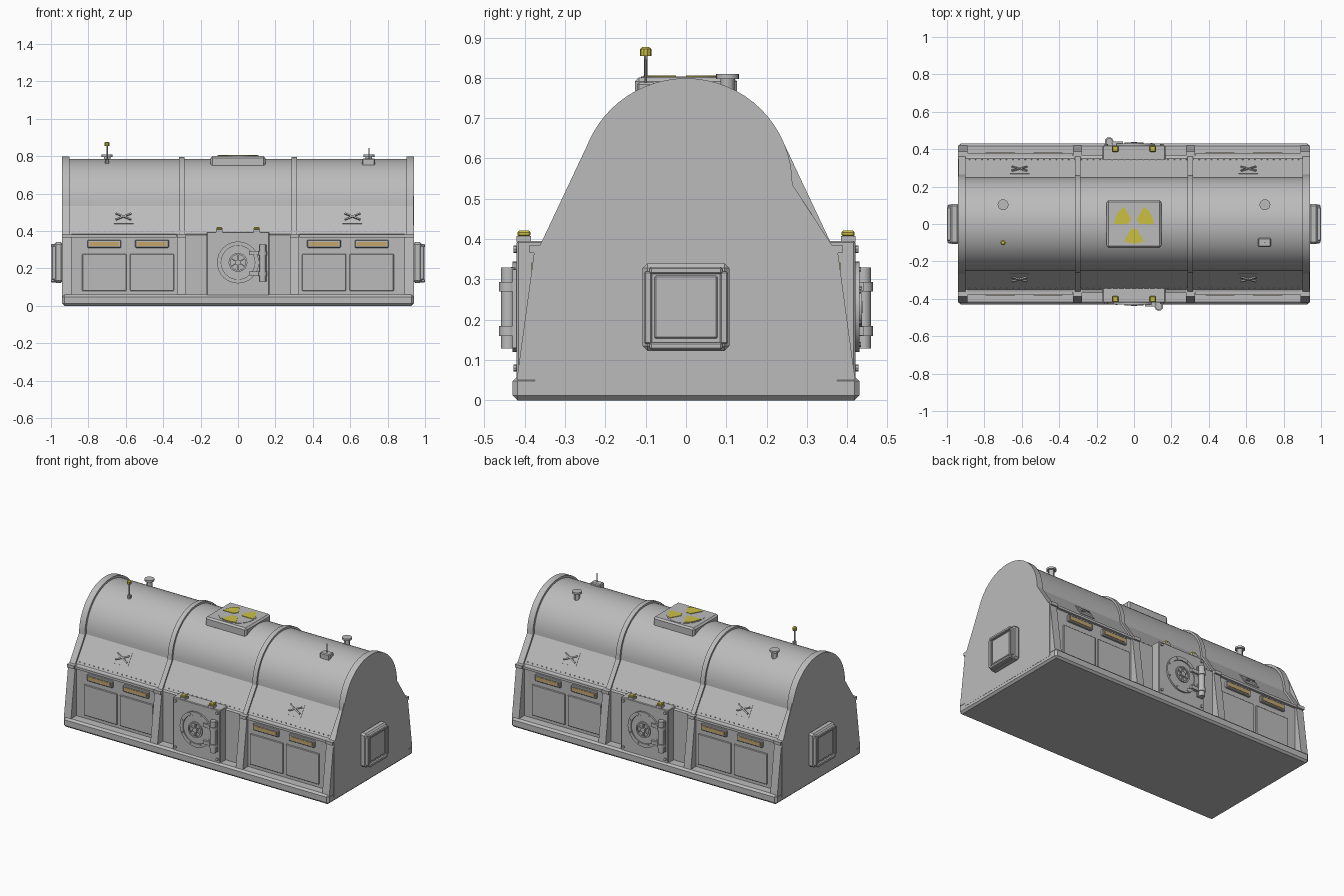
import bpy, bmesh, math
from mathutils import Matrix, Vector

old = bpy.data.objects.get("Cube")
if old:
    bpy.data.objects.remove(old, do_unlink=True)


def material(name, rgb):
    m = bpy.data.materials.new(name)
    m.use_nodes = True
    m.diffuse_color = (*rgb, 1)
    m.node_tree.nodes["Principled BSDF"].inputs["Base Color"].default_value = (*rgb, 1)
    return m


GREY = material("concrete grey", (0.5, 0.5, 0.5))
YELLOW = material("warning yellow", (0.6, 0.53, 0.06))
TAN = material("window amber", (0.55, 0.38, 0.15))
FRONT = Matrix.Identity(4)
BACK = Matrix.Rotation(math.pi, 4, 'Z')


def finish(name, bm, mat=GREY, turn=FRONT, bevel=0, smooth=False):
    bmesh.ops.recalc_face_normals(bm, faces=bm.faces)
    bm.transform(turn)
    me = bpy.data.meshes.new(name)
    bm.to_mesh(me)
    bm.free()
    me.materials.append(mat)
    ob = bpy.data.objects.new(name, me)
    bpy.context.collection.objects.link(ob)
    if bevel:
        mod = ob.modifiers.new("Bevel", 'BEVEL')
        mod.width = bevel
        mod.segments = 1
    if smooth:
        bpy.ops.object.select_all(action='DESELECT')
        ob.select_set(True)
        bpy.context.view_layer.objects.active = ob
        bpy.ops.object.shade_smooth_by_angle(angle=math.radians(30))
    return ob


def box(name, x, y, z, mat=GREY, turn=FRONT, bevel=0, tilt=None):
    """Box from (min, max) ranges, optionally tilted about its centre."""
    bm = bmesh.new()
    c = Vector([sum(r) / 2 for r in (x, y, z)])
    size = [abs(r[1] - r[0]) for r in (x, y, z)]
    m = Matrix.Translation(c) @ (tilt or FRONT) @ Matrix.Diagonal((*size, 1))
    bmesh.ops.create_cube(bm, size=1, matrix=m)
    return finish(name, bm, mat, turn, bevel)


def disc(name, at, r, depth, axis='Z', mat=GREY, turn=FRONT, sides=24, r2=None):
    bm = bmesh.new()
    rot = Matrix.Rotation(math.pi / 2, 4, 'X') if axis == 'Y' else FRONT
    bmesh.ops.create_cone(bm, cap_ends=True, segments=sides, radius1=r,
                          radius2=r if r2 is None else r2, depth=depth,
                          matrix=Matrix.Translation(at) @ rot)
    return finish(name, bm, mat, turn, smooth=sides > 8)


def ring(name, at, r_in, r_out, depth, turn):
    """Flat ring facing the front."""
    bm = bmesh.new()
    loops = []
    for r, y in ((r_in, 0), (r_out, 0), (r_out, -depth), (r_in, -depth)):
        loops.append([bm.verts.new((at[0] + r * math.cos(a * math.pi / 16), at[1] + y,
                                    at[2] + r * math.sin(a * math.pi / 16))) for a in range(32)])
    for k in range(4):
        a, b = loops[k], loops[(k + 1) % 4]
        for i in range(32):
            j = (i + 1) % 32
            bm.faces.new((a[i], a[j], b[j], b[i]))
    return finish(name, bm, GREY, turn, smooth=True)


def prism(name, pts, x0, x1, mat=GREY, turn=FRONT, smooth=False):
    """Extrude a (y, z) profile along x."""
    bm = bmesh.new()
    face = bm.faces.new([bm.verts.new((x0, y, z)) for y, z in pts])
    ext = bmesh.ops.extrude_face_region(bm, geom=[face])
    bmesh.ops.translate(bm, vec=(x1 - x0, 0, 0),
                        verts=[v for v in ext["geom"] if isinstance(v, bmesh.types.BMVert)])
    return finish(name, bm, mat, turn, smooth=smooth)


def vault(radius, foot, wall, bottom):
    arc = [(radius * math.cos(a * math.pi / 32), 0.535 + radius * math.sin(a * math.pi / 32))
           for a in range(33)]
    return [(wall, bottom), (wall, 0.38), (foot, 0.385)] + arc + \
           [(-foot, 0.385), (-wall, 0.38), (-wall, bottom)]


# Base slab, vaulted hull, ribs and end caps
box("base_slab", (-0.94, 0.94), (-0.43, 0.43), (0, 0.06), bevel=0.012)
prism("hull", vault(0.25, 0.35, 0.365, 0.03), -0.92, 0.92, smooth=True)
for s in (-1, 1):
    prism("end_cap", vault(0.264, 0.362, 0.375, 0.03), s * 0.9, s * 0.941, smooth=True)
    prism("roof_rib", vault(0.262, 0.36, 0.37, 0.05), s * 0.285, s * 0.315, smooth=True)

# Side hatches on both ends
for turn in (FRONT, BACK):
    box("hatch_frame", (0.935, 0.985), (-0.108, 0.108), (0.123, 0.34), turn=turn, bevel=0.012)
    box("hatch_panel", (0.98, 0.99), (-0.078, 0.078), (0.153, 0.31), turn=turn, bevel=0.004)
    for z in (0.135, 0.322):
        box("hatch_rail", (0.95, 1.0), (-0.09, 0.09), (z - 0.009, z + 0.009), turn=turn, bevel=0.004)
    for y in (-0.094, 0.094):
        box("hatch_stile", (0.95, 0.996), (y - 0.01, y + 0.01), (0.14, 0.32), turn=turn, bevel=0.004)
    # Gusset on one shoulder of each end
    prism("end_gusset", [(-0.362, 0.385), (-0.264, 0.535), (-0.229, 0.667)], 0.936, 0.941, turn=turn)

# Long sides, the back being the front turned half way round
slope = Matrix.Rotation(math.atan2(0.15, 0.1), 4, 'X')
for turn in (FRONT, BACK):
    for x in (-0.915, -0.302, 0.302, 0.915):
        prism("buttress", [(-0.36, 0.05), (-0.42, 0.05), (-0.375, 0.38), (-0.35, 0.38)],
              x - 0.025, x + 0.025, turn=turn)
        box("buttress_cap", (x - 0.025, x + 0.025), (-0.388, -0.35), (0.365, 0.385), turn=turn)
    for s in (-1, 1):
        box("cornice", (s * 0.33, s * 0.89), (-0.38, -0.35), (0.366, 0.381), turn=turn)
        for c in (0.46, 0.715):
            x = s * c
            w = 0.118
            box("wall_panel", (x - w, x + w), (-0.372, -0.36), (0.08, 0.277), turn=turn, bevel=0.003)
            cx = s * (0.46 if c < 0.5 else 0.715)
            box("window_frame", (cx - 0.09, cx + 0.09), (-0.38, -0.36), (0.31, 0.352), turn=turn, bevel=0.004)
            box("window_pane", (cx - 0.078, cx + 0.078), (-0.383, -0.378), (0.32, 0.342), TAN, turn)
        # Bow-tie vent on the sloped shoulder
        vx = s * 0.612
        box("shoulder_vent", (vx - 0.052, vx + 0.052), (-0.332, -0.248), (0.469, 0.477),
            turn=turn, tilt=slope)
        for a in (-0.45, 0.45):
            box("vent_bar", (vx - 0.045, vx + 0.045), (-0.299, -0.291), (0.471, 0.483),
                turn=turn, tilt=slope @ Matrix.Rotation(a, 4, 'Z'))

    # Rivet row along the foot of the shell
    bm = bmesh.new()
    for i in range(54):
        x = -0.88 + i * 1.76 / 53
        bmesh.ops.create_cube(bm, size=0.006, matrix=Matrix.Translation((x, -0.344, 0.396)))
    finish("rivet_row", bm, turn=turn)

    # Door block with lamps and corner bolts
    box("door_block", (-0.168, 0.168), (-0.42, -0.34), (0.05, 0.395), turn=turn, bevel=0.004)
    for x in (-0.1, 0.1):
        box("lamp_base", (x - 0.018, x + 0.018), (-0.42, -0.384), (0.393, 0.408), turn=turn)
        box("lamp", (x - 0.016, x + 0.016), (-0.418, -0.386), (0.406, 0.421), YELLOW, turn, 0.004)
    for x in (-0.148, 0.148):
        for z in (0.08, 0.375):
            disc("corner_bolt", (x, -0.423, z), 0.009, 0.01, 'Y', turn=turn, sides=8)

    # Round vault door, handwheel and hinge
    hub = (0, -0.418, 0.232)
    ring("door_ring", hub, 0.09, 0.112, 0.012, turn)
    disc("round_door", (0, -0.42, 0.232), 0.088, 0.012, 'Y', turn=turn, sides=32)
    ring("wheel_rim", (0, -0.428, 0.232), 0.041, 0.05, 0.008, turn)
    disc("wheel_hub", (0, -0.43, 0.232), 0.015, 0.016, 'Y', turn=turn, sides=12)
    for k in range(3):
        box("wheel_spoke", (-0.044, 0.044), (-0.435, -0.425), (0.229, 0.235), turn=turn,
            tilt=Matrix.Rotation(k * math.pi / 3 + math.pi / 6, 4, 'Y'))
    for k in range(8):
        a = (k + 0.5) * math.pi / 4
        disc("door_bolt", (0.101 * math.cos(a), -0.431, 0.232 + 0.101 * math.sin(a)),
             0.006, 0.006, 'Y', turn=turn, sides=6)
    box("hinge_plate", (0.112, 0.154), (-0.43, -0.415), (0.13, 0.325), turn=turn)
    disc("hinge_pin", (0.133, -0.441, 0.229), 0.018, 0.2, turn=turn, sides=16)
    for z in (0.172, 0.282):
        disc("hinge_collar", (0.133, -0.441, z), 0.023, 0.024, turn=turn, sides=16)
        box("hinge_arm", (0.06, 0.133), (-0.44, -0.42), (z - 0.011, z + 0.011), turn=turn)

# Roof plinth with three-bladed warning sign
box("roof_plinth", (-0.146, 0.146), (-0.127, 0.127), (0.74, 0.801), bevel=0.01)
disc("sign_disc", (0, 0, 0.801), 0.112, 0.004, sides=32)
bm = bmesh.new()
for mid in (30, 150, 270):
    pts = [(r, math.radians(mid + d)) for r, steps in ((0.028, (30, 0, -30)), (0.105, range(-30, 31, 10)))
           for d in steps]
    low = [bm.verts.new((r * math.cos(a), r * math.sin(a), 0.802)) for r, a in pts]
    top = [bm.verts.new(v.co + Vector((0, 0, 0.004))) for v in low]
    bm.faces.new(low)
    bm.faces.new(top)
    for i in range(len(low)):
        j = (i + 1) % len(low)
        bm.faces.new((low[i], low[j], top[j], top[i]))
finish("sign_blades", bm, YELLOW)

# Roof fittings: mushroom vents, beacon mast and aerial box
for x in (-0.7, 0.7):
    disc("vent_stem", (x, 0.103, 0.77), 0.017, 0.06, sides=12)
    disc("vent_cap", (x, 0.103, 0.803), 0.029, 0.012, sides=16)
disc("beacon_foot", (-0.7, -0.1, 0.772), 0.012, 0.02, sides=10)
disc("beacon_mast", (-0.7, -0.1, 0.805), 0.004, 0.1, sides=8)
disc("beacon_lamp", (-0.7, -0.1, 0.863), 0.014, 0.018, mat=YELLOW, sides=10)
disc("beacon_top", (-0.7, -0.1, 0.874), 0.014, 0.005, mat=YELLOW, sides=10, r2=0.008)
box("aerial_box", (0.664, 0.732), (-0.122, -0.076), (0.745, 0.788), bevel=0.005)
disc("aerial_rod", (0.7, -0.1, 0.81), 0.003, 0.07, sides=8)
